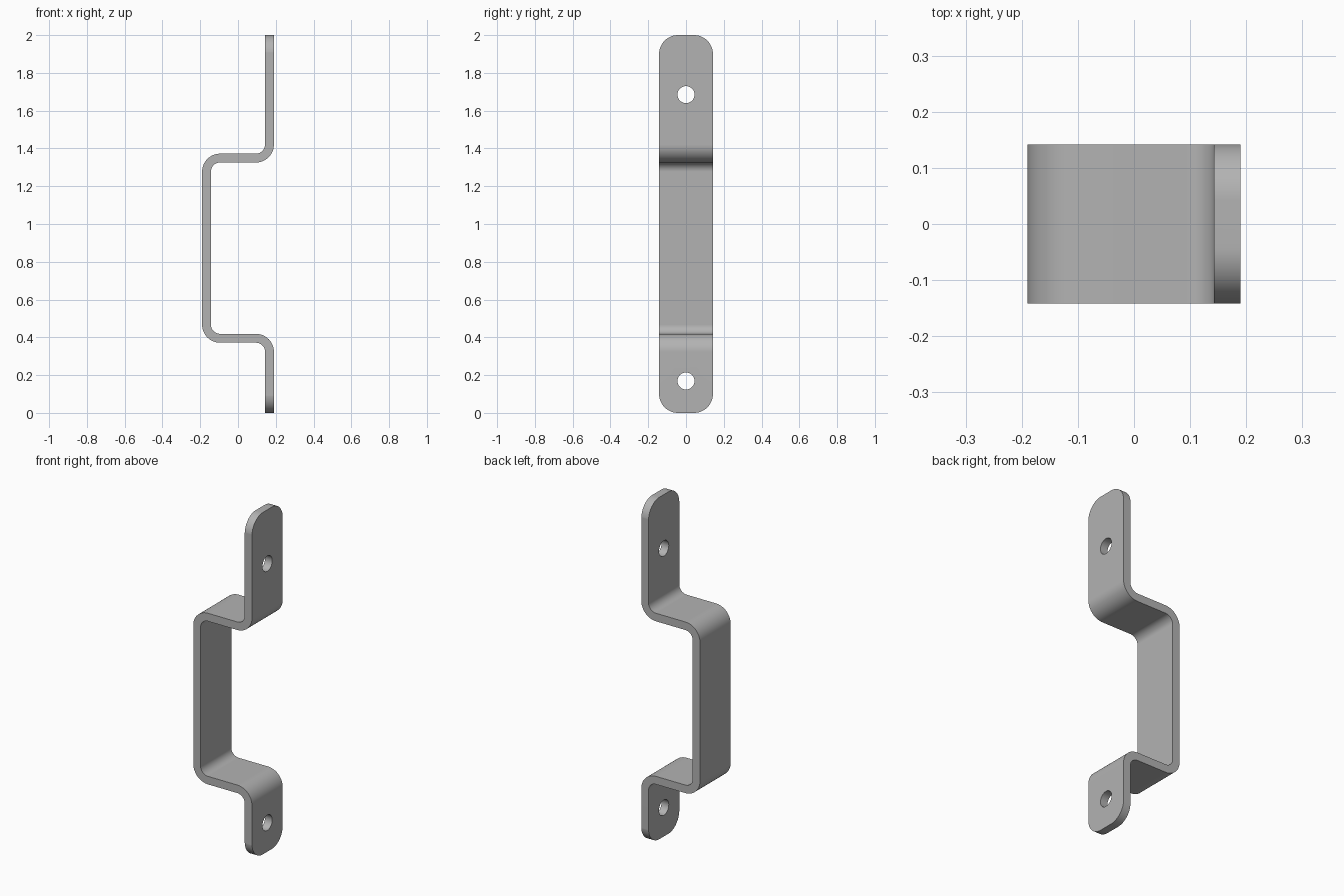
import bpy
import bmesh
from math import pi, cos, sin, radians
from mathutils import Vector

cube = bpy.data.objects.get("Cube")
if cube:
    bpy.data.objects.remove(cube, do_unlink=True)

# Main sizes
HALF_X, HALF_Y, HEIGHT = 0.19, 0.142, 2.0
THICK = 0.047
BEND = 0.095          # outer bend radius
CORNER = 0.1          # rounded strip ends
LOW, HIGH = 0.395, 1.349   # centre heights of the two crossbars
HOLES, HOLE_R = (0.169, 1.685), 0.045

steel = bpy.data.materials.new("brushed grey")
steel.use_nodes = True
grey = (0.45, 0.45, 0.45, 1)
steel.diffuse_color = grey
steel.node_tree.nodes["Principled BSDF"].inputs["Base Color"].default_value = grey


def fillet(prev, corner, nxt, radius, steps=12):
    """Points of a quarter-circle rounding a right-angled corner."""
    a, b = (prev - corner).normalized(), (nxt - corner).normalized()
    centre = corner + (a + b) * radius
    angles = [pi / 2 * i / steps for i in range(steps + 1)]
    return [centre - b * radius * cos(t) - a * radius * sin(t) for t in angles]


def prism(name, outline, offset):
    """Extrude a closed 3D outline along an offset."""
    bm = bmesh.new()
    face = bm.faces.new([bm.verts.new(p) for p in outline])
    new = bmesh.ops.extrude_face_region(bm, geom=[face])["geom"]
    bmesh.ops.translate(bm, vec=offset, verts=[v for v in new if isinstance(v, bmesh.types.BMVert)])
    bmesh.ops.recalc_face_normals(bm, faces=bm.faces)
    mesh = bpy.data.meshes.new(name)
    bm.to_mesh(mesh)
    bm.free()
    mesh.materials.append(steel)
    obj = bpy.data.objects.new(name, mesh)
    bpy.context.collection.objects.link(obj)
    return obj


def boolean(obj, cutter, operation):
    cutter.hide_render = True
    mod = obj.modifiers.new(operation.title(), 'BOOLEAN')
    mod.operation, mod.object, mod.solver = operation, cutter, 'EXACT'


# Centre line of the bent strip, walked from the foot upwards
mid = HALF_X - THICK / 2
path = [Vector(p) for p in ((mid, 0), (mid, LOW), (-mid, LOW),
                            (-mid, HIGH), (mid, HIGH), (mid, HEIGHT))]
sides = ([], [])
for i, p in enumerate(path):
    if i in (0, len(path) - 1):
        for side, s in zip(sides, (1, -1)):
            side.append(p + Vector((s * THICK / 2, 0)))
        continue
    d0, d1 = (p - path[i - 1]).normalized(), (path[i + 1] - p).normalized()
    turn = d0.x * d1.y - d0.y * d1.x
    for side, s in zip(sides, (1, -1)):
        # right-hand normals of both legs shift the corner sideways
        shift = Vector((d0.y + d1.y, -d0.x - d1.x)) * s * THICK / 2
        radius = BEND if turn * s > 0 else BEND - THICK
        side.extend(fillet(p + shift - d0, p + shift, p + shift + d1, radius))
section = sides[0] + sides[1][::-1]
bracket = prism("bracket", [(p.x, -HALF_Y, p.y) for p in section], (0, 2 * HALF_Y, 0))

# Rounded ends: keep only what lies inside a rounded plate outline
margin = 0.003
ends = [Vector(p) for p in ((-HALF_Y, 0), (HALF_Y, 0), (HALF_Y, HEIGHT), (-HALF_Y, HEIGHT))]
outline = []
for i, p in enumerate(ends):
    outline += fillet(ends[i - 1], p, ends[(i + 1) % 4], CORNER)
# the long edges are pushed out slightly so they do not coincide
wide = 1 + margin
trim = prism("end_trim", [(-0.5, p.x * wide, p.y) for p in outline], (1, 0, 0))
boolean(bracket, trim, 'INTERSECT')

# Screw holes through both tabs
cutters = [trim]
for z in HOLES:
    ring = [(0, HOLE_R * cos(2 * pi * i / 40), z + HOLE_R * sin(2 * pi * i / 40)) for i in range(40)]
    drill = prism("hole_cutter", ring, (0.5, 0, 0))
    boolean(bracket, drill, 'DIFFERENCE')
    cutters.append(drill)

# Bake the cuts and drop the helpers
graph = bpy.context.evaluated_depsgraph_get()
baked = bpy.data.meshes.new_from_object(bracket.evaluated_get(graph))
bracket.modifiers.clear()
bracket.data = baked
baked.name = "bracket"
baked.materials.clear()
baked.materials.append(steel)
for cutter in cutters:
    bpy.data.objects.remove(cutter, do_unlink=True)

# Smooth bends with crisp strip edges
bpy.ops.object.select_all(action='DESELECT')
bracket.select_set(True)
bpy.context.view_layer.objects.active = bracket
bpy.ops.object.shade_smooth_by_angle(angle=radians(30))
weighted = bracket.modifiers.new("Flat faces", 'WEIGHTED_NORMAL')
weighted.keep_sharp = True
